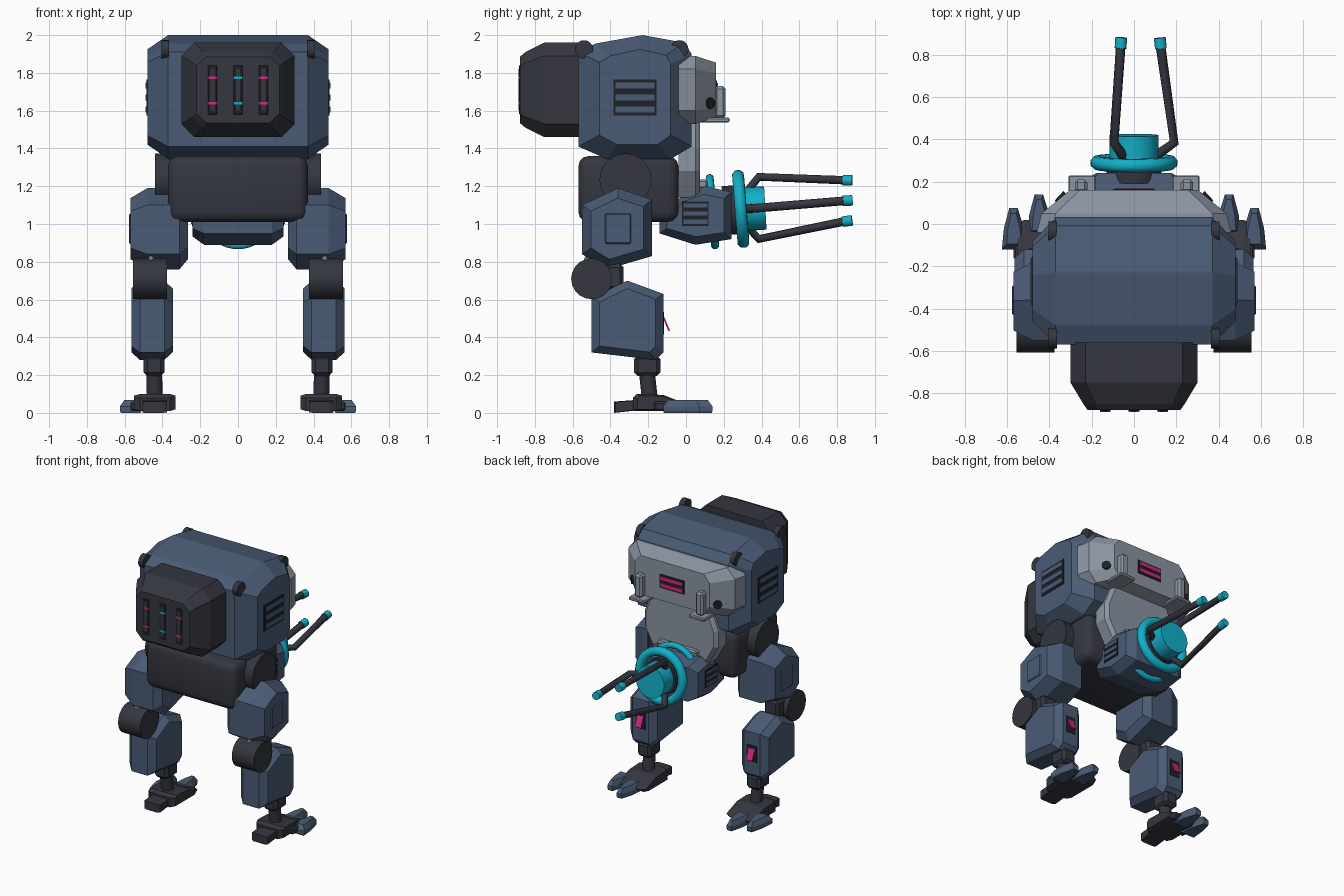
import bpy, bmesh, math
from mathutils import Vector, Matrix

cube = bpy.data.objects.get("Cube")
if cube:
    bpy.data.objects.remove(cube)


def material(name, r, g, b):
    m = bpy.data.materials.new(name)
    m.use_nodes = True
    m.diffuse_color = (r, g, b, 1)
    m.node_tree.nodes["Principled BSDF"].inputs["Base Color"].default_value = (r, g, b, 1)
    return m


BLUE = material("slate blue", .068, .107, .18)
DARK = material("charcoal", .035, .037, .05)
BLACK = material("slot black", .014, .015, .02)
GREY = material("light grey", .26, .3, .36)
CYAN = material("cyan", .006, .43, .58)
PINK = material("pink", .65, .02, .22)
round_parts = []


def finish(name, bm, mat, smooth=False):
    bmesh.ops.recalc_face_normals(bm, faces=bm.faces)
    me = bpy.data.meshes.new(name)
    bm.to_mesh(me)
    bm.free()
    me.materials.append(mat)
    ob = bpy.data.objects.new(name, me)
    bpy.context.collection.objects.link(ob)
    if smooth:
        round_parts.append(ob)
    return ob


def prism(name, mat, axis, profile, stations):
    """Extrude a profile along an axis; each station is (position, scale_a, scale_b)."""
    bm = bmesh.new()
    ca, cb = [(min(v) + max(v)) / 2 for v in zip(*profile)]
    rings = []
    for t, sa, sb in stations:
        ring = []
        for a, b in profile:
            a, b = ca + (a - ca) * sa, cb + (b - cb) * sb
            co = {"x": (t, a, b), "y": (a, t, b), "z": (a, b, t)}[axis]
            ring.append(bm.verts.new(co))
        rings.append(ring)
    n = len(profile)
    for r, q in zip(rings, rings[1:]):
        for i in range(n):
            j = (i + 1) % n
            bm.faces.new((r[i], r[j], q[j], q[i]))
    bm.faces.new(rings[0])
    bm.faces.new(rings[-1])
    return finish(name, bm, mat)


def box(name, mat, centre, size, bevel=0, segments=1, tilt=0):
    bm = bmesh.new()
    bmesh.ops.create_cube(bm, size=1)
    bmesh.ops.scale(bm, vec=size, verts=bm.verts)
    if bevel:
        bmesh.ops.bevel(bm, geom=bm.edges[:], offset=bevel, segments=segments,
                        profile=.5, affect="EDGES")
    bmesh.ops.transform(bm, matrix=Matrix.Translation(centre) @ Matrix.Rotation(tilt, 4, "X"),
                        verts=bm.verts)
    return finish(name, bm, mat, segments > 1)


def rod(name, mat, a, b, r1, r2=None, sides=20):
    a, b = Vector(a), Vector(b)
    bm = bmesh.new()
    bmesh.ops.create_cone(bm, cap_ends=True, segments=sides, radius1=r1,
                          radius2=r1 if r2 is None else r2, depth=(b - a).length)
    rot = (b - a).to_track_quat("Z", "Y").to_matrix().to_4x4()
    bmesh.ops.transform(bm, matrix=Matrix.Translation((a + b) / 2) @ rot, verts=bm.verts)
    return finish(name, bm, mat, True)


def tube(name, mat, points, radius, closed=False):
    cu = bpy.data.curves.new(name, "CURVE")
    cu.dimensions = "3D"
    cu.bevel_depth, cu.bevel_resolution, cu.use_fill_caps = radius, 2, True
    sp = cu.splines.new("POLY")
    sp.points.add(len(points) - 1)
    for p, co in zip(sp.points, points):
        p.co = (*co, 1)
    sp.use_cyclic_u = closed
    cu.materials.append(mat)
    ob = bpy.data.objects.new(name, cu)
    bpy.context.collection.objects.link(ob)


def ring(name, y, z, radius, thick):
    turns = [i * math.tau / 40 for i in range(40)]
    tube(name, CYAN, [(radius * math.cos(t), y - .08 * radius * math.sin(t),
                       z + radius * math.sin(t)) for t in turns], thick, True)


def vent(name, centre, axis, w, h, slat_mat, n=3):
    """Thin dark plate with horizontal slats, facing along x or y."""
    dims = (lambda d, a, b: (d, a, b)) if axis == "x" else (lambda d, a, b: (a, d, b))
    box(name + "_recess", BLACK, centre, dims(.009, w, h))
    for i in range(n):
        c = Vector(centre) + Vector((0, 0, h * ((i + .5) / n - .5)))
        box(name + "_slat", slat_mat, c, dims(.018, w * .9, h / n * .5))


def chamfered(x, z0, z1, c):
    return [(-x, z0 + c), (-x + c, z0), (x - c, z0), (x, z0 + c),
            (x, z1 - c), (x - c, z1), (-x + c, z1), (-x, z1 - c)]


# Upper body shell
prism("upper_body", BLUE, "x",
      [(-.57, 1.41), (-.42, 1.345), (-.08, 1.345), (.03, 1.41), (.03, 1.9),
       (-.01, 1.96), (-.23, 2), (-.48, 1.955), (-.57, 1.91)],
      [(-.48, .63, .77), (-.37, 1, 1), (.37, 1, 1), (.48, .63, .77)])

# Front housing with lit slots
prism("front_housing", DARK, "y", chamfered(.3, 1.46, 1.96, .07),
      [(-.88, .73, .7), (-.85, .8, .8), (-.75, 1, 1), (-.56, 1, 1)])
for x, light in ((-.135, PINK), (0, CYAN), (.135, PINK)):
    box("housing_slot", BLACK, (x, -.88, 1.71), (.05, .008, .26), .003)
    box("housing_slot_bar", DARK, (x, -.882, 1.71), (.022, .009, .22))
    for z in (1.64, 1.775):
        box("slot_light", light, (x, -.884, z), (.05, .008, .013))

# Waist
box("waist", DARK, (0, -.305, 1.185), (.74, .53, .35), .055, 3)

# Back armour, lower plate and fittings
prism("back_armour", GREY, "y", chamfered(.46, 1.53, 1.89, .07),
      [(-.04, 1, 1), (.05, .95, 1), (.16, .66, .8)])
vent("back_vent", (0, .16, 1.71), "y", .2, .1, PINK, 2)
prism("lower_back_plate", GREY, "y",
      [(-.22, 1.14), (.22, 1.14), (.3, 1.28), (.3, 1.4), (.24, 1.55),
       (-.24, 1.55), (-.3, 1.4), (-.3, 1.28)],
      [(-.04, 1, 1), (.05, 1, 1), (.075, .92, .95)])
box("lower_back_bracket", GREY, (0, .09, 1.21), (.32, .05, .05), .01)

# Cannon mount
prism("cannon_mount", BLUE, "x",
      [(-.14, .95), (.05, .89), (.24, .92), (.24, 1.17), (.1, 1.2), (-.02, 1.15), (-.14, 1.04)],
      [(-.24, .8, .72), (-.18, 1, 1), (.18, 1, 1), (.24, .8, .72)])
ring("rear_ring", .14, 1.065, .178, .022)
ring("main_ring", .29, 1.08, .175, .033)
rod("ring_hub", DARK, (0, .2, 1.07), (0, .31, 1.08), .13)
rod("cannon_core", CYAN, (0, .24, 1.075), (0, .42, 1.085), .115, sides=24)


# Three bent prongs
def around(angle, radius, y, z):
    return Vector((radius * math.cos(angle), y, z + radius * math.sin(angle)))


for i in range(3):
    t = i * math.tau / 3
    tip, end = around(t, .127, .83, 1.122), around(t, .122, .88, 1.125)
    tube("prong", DARK, [around(t, .1, .32, 1.08), around(t, .19, .385, 1.085), tip], .023)
    rod("prong_tip", CYAN, tip, end, .028)

# Parts that repeat on both sides
for s, side in ((1, "left"), (-1, "right")):
    def name(part):
        return side + "_" + part

    def limb(part, mat, profile, stations):
        prism(name(part), mat, "x", profile, [(s * t, a, b) for t, a, b in stations])

    vent(name("body_vent"), (s * .48, -.27, 1.67), "x", .23, .19, BLUE)
    vent(name("mount_vent"), (s * .24, .05, 1.055), "x", .14, .13, BLUE)
    for y in (-.54, -.035):
        rod(name("lifting_lug"), DARK, (s * .365, y, 1.925), (s * .405, y, 1.925), .048)
    rod(name("armour_bolt"), BLACK, (s * .33, .11, 1.64), (s * .355, .133, 1.64), .03)
    box(name("armour_shelf"), GREY, (s * .245, .15, 1.55), (.13, .16, .025), .006)
    box(name("armour_peg"), GREY, (s * .25, .18, 1.645), (.06, .06, .17), .014)

    # Hip, thigh and knee
    rod(name("hip_joint"), DARK, (s * .3, -.32, 1.235), (s * .44, -.32, 1.235), .138)
    limb("thigh", BLUE,
         [(-.55, .84), (-.42, .76), (-.18, .83), (-.18, 1.13), (-.36, 1.19), (-.55, 1.1)],
         [(.265, .75, .75), (.31, 1, 1), (.48, 1, 1), (.57, .75, .75)])
    box(name("thigh_panel"), BLUE, (s * .57, -.36, .975), (.014, .14, .16), .006)
    rod(name("knee"), DARK, (s * .375, -.5, .71), (s * .555, -.5, .71), .108)
    box(name("knee_link"), DARK, (s * .46, -.4, .72), (.12, .14, .14), .02)
    box(name("knee_fin"), GREY, (s * .46, -.51, .82), (.03, .05, .07), .01, tilt=-.4)

    # Shin with marker plate
    limb("shin", BLUE,
         [(-.5, .32), (-.16, .28), (-.12, .32), (-.12, .63), (-.31, .7), (-.5, .61)],
         [(.345, .78, .8), (.39, 1, 1), (.52, 1, 1), (.565, .78, .8)])
    box(name("marker_recess"), BLACK, (s * .455, -.12, .475), (.08, .008, .12))
    box(name("marker"), PINK, (s * .455, -.108, .48), (.05, .009, .1), tilt=.4)

    # Ankle and foot
    box(name("ankle"), DARK, (s * .445, -.205, .25), (.11, .14, .11), .02)
    rod(name("ankle_strut"), DARK, (s * .44, -.19, .06), (s * .445, -.21, .24), .042)
    limb("foot", DARK,
         [(-.28, .01), (-.02, .01), (.02, .04), (-.12, .095), (-.26, .1), (-.28, .08)],
         [(.33, .85, .8), (.36, 1, 1), (.52, 1, 1), (.55, .85, .8)])
    limb("heel", DARK,
         [(-.38, 0), (-.29, .01), (-.24, .02), (-.24, .07), (-.38, .06)],
         [(.375, .9, .9), (.395, 1, 1), (.485, 1, 1), (.505, .9, .9)])
    for part, dx, dy in (("outer_toe", 0, 0), ("inner_toe", -.12, .065)):
        outline = [(.51, -.12), (.625, -.12), (.615, -.02), (.59, .075), (.55, .075), (.52, -.02)]
        prism(name(part), BLUE, "z", [(s * (x + dx), y + dy) for x, y in outline],
              [(0, .9, .97), (.012, 1, 1), (.035, 1, 1), (.068, .6, .75)])
    box(name("toe_link"), DARK, (s * .53, -.12, .035), (.08, .1, .05), .01)

# Smooth shading for round parts only
bpy.ops.object.select_all(action="DESELECT")
for ob in round_parts:
    ob.select_set(True)
bpy.context.view_layer.objects.active = round_parts[0]
bpy.ops.object.shade_smooth_by_angle(angle=math.radians(35))
